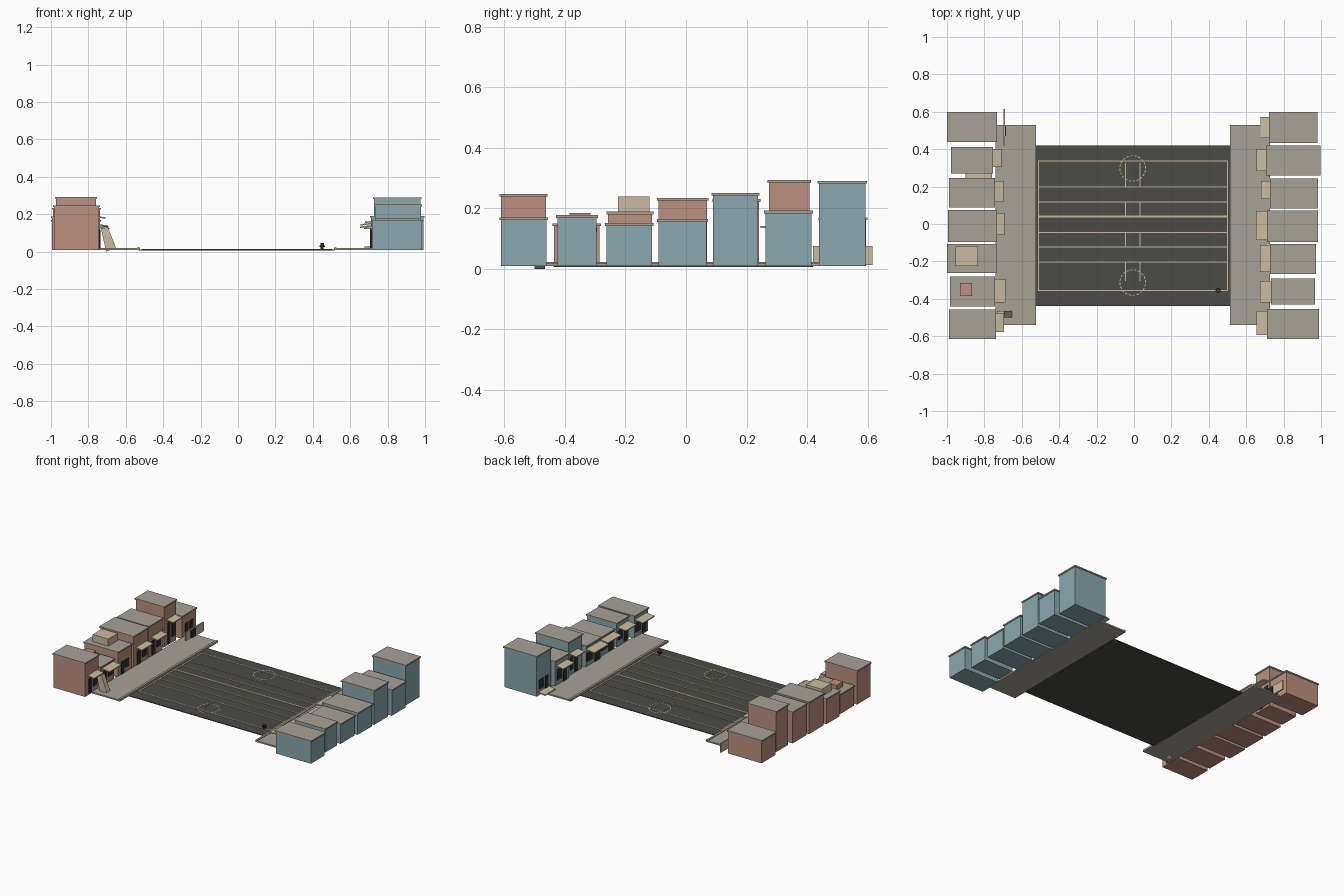
import bpy, bmesh, math


def material(name, rgb):
    m = bpy.data.materials.new(name)
    m.diffuse_color = (*rgb, 1)
    return m


BLUE = material("blue_wall", (0.255, 0.397, 0.43))
BRICK = material("brick_wall", (0.508, 0.283, 0.216))
TAN = material("tan_trim", (0.6, 0.5, 0.35))
GREY = material("grey_roof", (0.386, 0.361, 0.305))
ROAD = material("dark_asphalt", (0.07, 0.072, 0.061))
DARK = material("dark_glass", (0.025, 0.026, 0.024))
RED = material("dull_red", (0.2, 0.06, 0.05))


def prism(name, pts, y0, y1, mat):
    """Extrude an x-z outline along y."""
    bm = bmesh.new()
    face = bm.faces.new([bm.verts.new((x, y0, z)) for x, z in pts])
    ext = bmesh.ops.extrude_face_region(bm, geom=[face])
    for v in ext["geom"]:
        if isinstance(v, bmesh.types.BMVert):
            v.co.y = y1
    bmesh.ops.recalc_face_normals(bm, faces=bm.faces)
    me = bpy.data.meshes.new(name)
    bm.to_mesh(me)
    bm.free()
    me.materials.append(mat)
    ob = bpy.data.objects.new(name, me)
    bpy.context.collection.objects.link(ob)
    return ob


def box(name, x0, x1, y0, y1, z0, z1, mat):
    x0, x1 = sorted((x0, x1))
    return prism(name, [(x0, z0), (x1, z0), (x1, z1), (x0, z1)], y0, y1, mat)


def building(tag, side, front, back, y0, y1, top, mat, awning):
    """Walls, flat roof, awning and dark shopfront; side is the sign of x."""
    o = 0.005
    box(tag + "_walls", front + side * o, back - side * o, y0 + o, y1 - o, 0.01, top - 0.009, mat)
    box(tag + "_roof", front, back, y0, y1, top - 0.009, top, GREY)
    wall = front + side * o
    if awning:
        reach, a0, a1, z = awning
        tip = front - side * reach
        prism(tag + "_awning", [(wall, z - 0.004), (tip, z - 0.010), (tip, z - 0.003), (wall, z + 0.004)],
              a0, a1, TAN)
    else:
        a0, a1, z = y0 + 0.03, y1 - 0.03, 0.13
    z = z if z > 0.05 else 0.14
    split = a0 + (a1 - a0) * 0.4
    plate = wall - side * 0.004
    box(tag + "_door", wall, plate, a0 + 0.008, split, 0.02, z - 0.025, DARK)
    box(tag + "_window", wall, plate, split + 0.015, a1 - 0.006, 0.05, z - 0.025, DARK)


# Road and raised pavements with kerbs
box("road", -0.53, 0.515, -0.438, 0.42, 0.006, 0.011, ROAD)
for side, inner, outer in ((-1, -0.525, -0.74), (1, 0.512, 0.727)):
    box("pavement", inner, outer, -0.54, 0.53, 0.009, 0.019, GREY)
    box("kerb", inner, inner + side * 0.015, -0.54, 0.53, 0.009, 0.023, GREY)

# Rows of buildings: front x, back x, y range, roof height, awning (reach, y0, y1, z)
blue_row = [
    (0.711, 0.99, -0.615, -0.455, 0.17, (0.055, -0.594, -0.465, 0.137)),
    (0.733, 0.968, -0.43, -0.291, 0.177, (0.06, -0.42, -0.305, 0.14)),
    (0.727, 0.973, -0.267, -0.107, 0.151, (0.053, -0.257, -0.112, 0.13)),
    (0.711, 0.984, -0.096, 0.073, 0.164, (0.06, -0.086, 0.07, 0.137)),
    (0.727, 0.984, 0.084, 0.243, 0.251, (0.048, 0.134, 0.23, 0.163)),
    (0.706, 0.997, 0.258, 0.42, 0.192, (0.05, 0.283, 0.4, 0.15)),
    (0.722, 0.98, 0.434, 0.598, 0.29, (0.045, 0.46, 0.572, 0.03)),
]
brick_row = [
    (-0.738, -0.99, -0.615, -0.457, 0.247, (0.043, -0.578, -0.476, 0.143)),
    (-0.743, -0.984, -0.44, -0.281, 0.15, (0.055, -0.42, -0.294, 0.13)),
    (-0.733, -1.0, -0.262, -0.107, 0.189, None),
    (-0.733, -0.995, -0.095, 0.075, 0.234, (0.04, -0.06, 0.06, 0.14)),
    (-0.743, -0.99, 0.088, 0.246, 0.23, (0.045, 0.118, 0.23, 0.14)),
    (-0.754, -0.979, 0.269, 0.412, 0.293, (0.045, 0.305, 0.4, 0.187)),
    (-0.733, -1.0, 0.438, 0.6, 0.17, None),
]
for i, row in enumerate(blue_row):
    building(f"blue_shop_{i + 1}", 1, *row[:5], BLUE, row[5])
for i, row in enumerate(brick_row):
    building(f"brick_shop_{i + 1}", -1, *row[:5], BRICK, row[5])

# Rooftop units and side ledge
box("roof_room", -0.955, -0.835, -0.225, -0.12, 0.189, 0.238, TAN)
box("chimney", -0.93, -0.865, -0.385, -0.315, 0.15, 0.184, BRICK)
box("side_ledge", -0.9, -0.76, 0.246, 0.275, 0.134, 0.142, TAN)

# Painted lines
Z0, Z1, W = 0.011, 0.0135, 0.0035


def stripe(x0, x1, y0, y1):
    box("painted_line", x0, x1, y0, y1, Z0, Z1, TAN)


for y, w in ((0.337, W), (0.198, 0.002), (0.118, 0.003), (0.04, 0.005),
             (-0.046, 0.003), (-0.123, 0.003), (-0.203, 0.003), (-0.356, W)):
    stripe(-0.513, 0.502, y - w, y + w)
for x in (-0.511, 0.5):
    stripe(x - W, x + W, -0.356, 0.337)
for x in (-0.046, 0.032):
    for y0, y1 in ((0.198, 0.327), (0.04, 0.118), (-0.123, -0.046), (-0.305, -0.203)):
        stripe(x - 0.002, x + 0.002, y0, y1)

# Dashed circles
for cy in (0.297, -0.313):
    bm = bmesh.new()
    for k in range(20):
        a0, a1 = k * math.tau / 20, (k + 0.6) * math.tau / 20
        corners = ((0.066, a0), (0.071, a0), (0.071, a1), (0.066, a1))
        bm.faces.new([bm.verts.new((r * math.cos(a) - 0.007, cy + r * math.sin(a), Z1)) for r, a in corners])
    me = bpy.data.meshes.new("dashed_circle")
    bm.to_mesh(me)
    bm.free()
    me.materials.append(TAN)
    bpy.context.collection.objects.link(bpy.data.objects.new("dashed_circle", me))

# Leaning stand by the first brick shop
prism("leaning_stand", [(-0.733, 0.125), (-0.695, 0.13), (-0.653, 0.022), (-0.705, 0.0)], -0.5, -0.465, TAN)

# Upright screen panel with its dark post
box("screen_panel", -0.699, -0.691, 0.42, 0.615, 0.012, 0.075, TAN)
box("screen_post", -0.691, -0.684, 0.47, 0.52, 0.012, 0.07, DARK)

# Small hydrant on the road
for r, z0, z1, mat in ((0.008, 0.011, 0.03, RED), (0.014, 0.024, 0.034, DARK), (0.009, 0.034, 0.046, RED)):
    bpy.ops.mesh.primitive_cylinder_add(vertices=8, radius=r, depth=z1 - z0,
                                        location=(0.45, -0.355, (z0 + z1) / 2))
    bpy.context.object.name = "hydrant"
    bpy.context.object.data.materials.append(mat)
